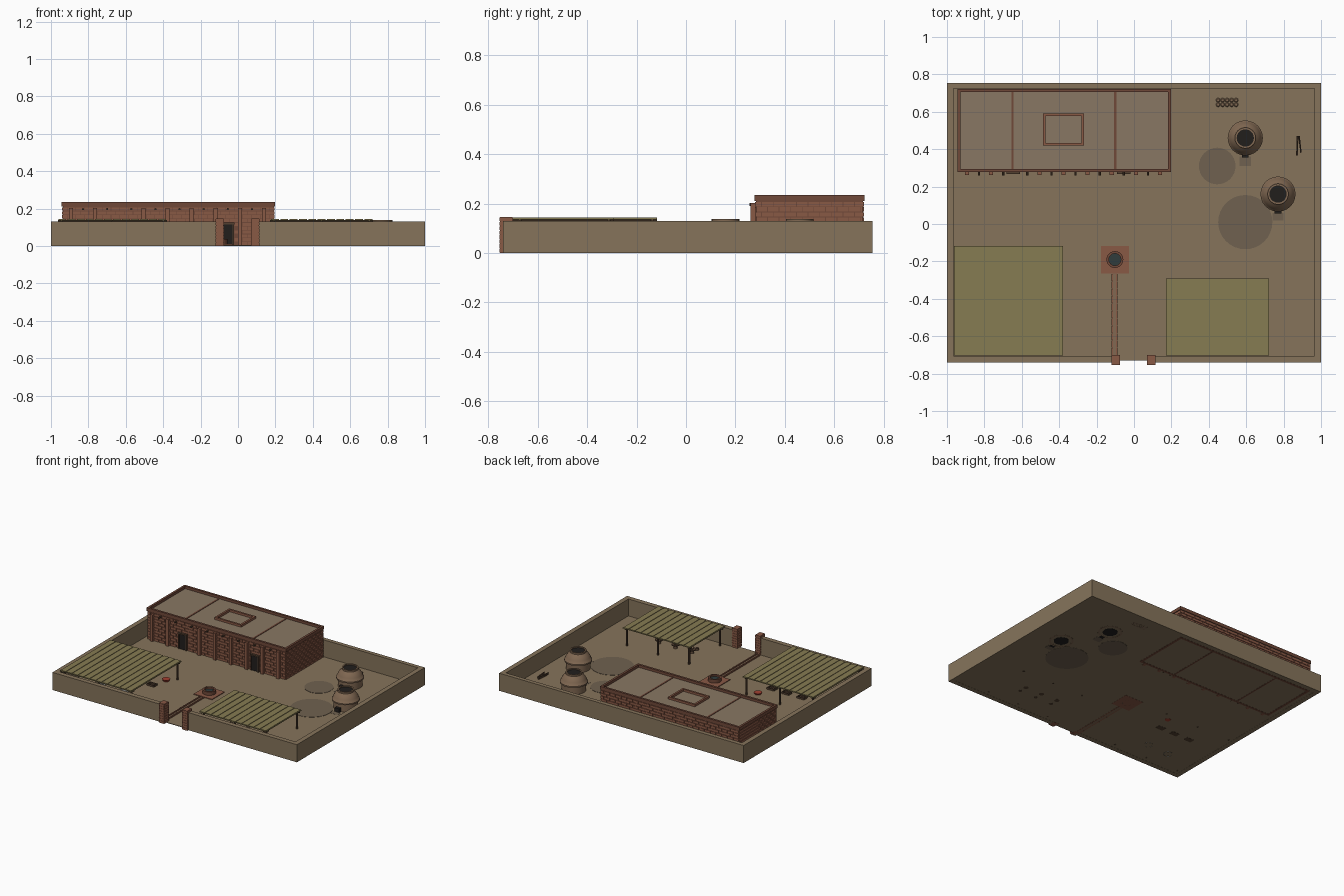
import bpy, bmesh, math, random
from mathutils import Matrix, Vector

if "Cube" in bpy.data.objects:
    bpy.data.objects.remove(bpy.data.objects["Cube"])

random.seed(4)
COL = dict(mud=(.24, .175, .105), brick=(.25, .10, .06), brown=(.16, .065, .04), roof=(.25, .185, .125),
           reed=(.24, .20, .085), wood=(.085, .05, .03), dark=(.015, .013, .012), ash=(.16, .12, .08),
           clay=(.22, .14, .085), red=(.35, .05, .03), water=(.03, .045, .045), grey=(.25, .25, .24))
MATS = {}
for k, c in COL.items():
    MATS[k] = bpy.data.materials.new(k)
    MATS[k].diffuse_color = (*c, 1)


def finish(name, bm, mat, smooth=False):
    me = bpy.data.meshes.new(name)
    bm.to_mesh(me)
    bm.free()
    ob = bpy.data.objects.new(name, me)
    bpy.context.collection.objects.link(ob)
    me.materials.append(MATS[mat])
    if smooth:
        bpy.context.view_layer.objects.active = ob
        ob.select_set(True)
        bpy.ops.object.shade_smooth_by_angle(angle=math.radians(35))
        ob.select_set(False)
    return ob


def boxes(name, items, mat):
    """items: (x0, x1, y0, y1, z0, z1)"""
    bm = bmesh.new()
    for x0, x1, y0, y1, z0, z1 in items:
        m = Matrix.Translation(((x0 + x1) / 2, (y0 + y1) / 2, (z0 + z1) / 2)) @ \
            Matrix.Diagonal((x1 - x0, y1 - y0, z1 - z0, 1))
        bmesh.ops.create_cube(bm, size=1, matrix=m)
    return finish(name, bm, mat)


def rods(name, items, mat, seg=8):
    """items: (start, end, radius)"""
    bm = bmesh.new()
    for a, b, r in items:
        a, b = Vector(a), Vector(b)
        d = b - a
        m = Matrix.Translation((a + b) / 2) @ d.to_track_quat('Z', 'Y').to_matrix().to_4x4()
        bmesh.ops.create_cone(bm, cap_ends=True, segments=seg, radius1=r, radius2=r, depth=d.length, matrix=m)
    return finish(name, bm, mat, True)


def lathe(name, prof, x, y, mat, seg=24):
    bm = bmesh.new()
    vs = [bm.verts.new((r, 0, z)) for r, z in prof]
    es = [bm.edges.new(p) for p in zip(vs, vs[1:])]
    bmesh.ops.spin(bm, geom=vs + es, axis=(0, 0, 1), cent=(0, 0, 0), angle=2 * math.pi, steps=seg)
    bmesh.ops.remove_doubles(bm, verts=bm.verts, dist=1e-5)
    bmesh.ops.recalc_face_normals(bm, faces=bm.faces)
    bmesh.ops.translate(bm, verts=bm.verts, vec=(x, y, 0))
    return finish(name, bm, mat, True)


def disc(name, x, y, r, z, mat):
    return rods(name, [((x, y, 0), (x, y, z), r)], mat, 32)


def ring(x0, x1, y0, y1, z0, z1, t):
    return [(x0, x1, y0, y0 + t, z0, z1), (x0, x1, y1 - t, y1, z0, z1),
            (x0, x0 + t, y0 + t, y1 - t, z0, z1), (x1 - t, x1, y0 + t, y1 - t, z0, z1)]


# ground and compound wall with a gate gap
G = .005
boxes("ground", [(-.99, .99, -.73, .745, .001, G)], "mud")
boxes("compound_wall", [(-1, 1, .725, .755, 0, .13), (-1, -.965, -.705, .725, 0, .13),
                        (.965, 1, -.705, .725, 0, .13), (-1, -.1, -.74, -.705, 0, .13),
                        (.09, 1, -.74, -.705, 0, .13)], "mud")

# gate pillars in brick courses
for nm, s in (("left", -.097), ("right", .092)):
    boxes("gate_pillar_" + nm, [(s - .02, s + .02, -.753, -.702, 0, .146)] +
          [(s - .022, s + .022, -.755, -.70, .003 + i * .018, .018 + i * .018) for i in range(8)], "brick")

# long brick building: hollow shell, partitions, roof
X0, X1, Y0, Y1 = -.936, .192, .284, .717
boxes("building_walls", ring(X0, X1, Y0, Y1, 0, .212, .018), "brown")
boxes("partitions", [(x - .006, x + .006, Y0, Y1, 0, .219) for x in (-.65, -.1)], "brown")
boxes("roof", [(X0, X1, Y0, Y1, .205, .216)], "roof")
boxes("parapet", ring(-.943, .198, .278, .722, .211, .235, .016), "brown")
boxes("roof_hatch_frame", ring(-.487, -.268, .42, .592, .21, .232, .014), "brick")

# running-bond facing bricks
doors = (-.645, -.055)
bricks = []
for row in range(10):
    z0 = .004 + row * .0205
    off = (row % 2) * .0235
    n = 24
    for i in range(-1, n + 1):
        a, b = max(X0, X0 + i * .047 + off), min(X1, X0 + (i + 1) * .047 + off - .003)
        if b - a < .006:
            continue
        bricks.append((a, b, Y1 - .003, Y1 + .004, z0, z0 + .0175))
        if not (z0 < .12 and any(a < d + .033 and b > d - .033 for d in doors)):
            bricks.append((a, b, Y0 - .004, Y0 + .003, z0, z0 + .0175))
    for i in range(-1, 10):
        a, b = max(Y0, Y0 + i * .047 + off), min(Y1, Y0 + (i + 1) * .047 + off - .003)
        if b - a > .006:
            bricks.append((X0 - .004, X0 + .003, a, b, z0, z0 + .0175))
            bricks.append((X1 - .003, X1 + .004, a, b, z0, z0 + .0175))
boxes("facing_bricks", bricks, "brick")

# front buttresses, beam ends, doors
px = [-.893 + i * .129 for i in range(9)]
boxes("buttresses", [(x - .011, x + .011, .262, Y0, 0, .203) for x in px
                     if min(abs(x - d) for d in doors) > .04], "brick")
rods("beam_ends", [((x + .0645, .258, .197), (x + .0645, Y0, .197), .006) for x in px[:-1]], "wood")
for i, d in enumerate(doors):
    boxes(f"door_{i}", [(d - .027, d + .027, .276, Y0 + .004, .005, .115)], "dark")
    boxes(f"door_frame_{i}", [(d - .033, d - .026, .27, Y0, 0, .118), (d + .026, d + .033, .27, Y0, 0, .118),
                              (d - .036, d + .036, .268, Y0, .115, .125)], "wood")

# reed shelters on posts
for nm, x0, x1, y0, y1, n in (("left", -.963, -.38, -.702, -.117, 12), ("right", .172, .722, -.702, -.292, 11)):
    boxes(nm + "_shelter_mat", [(x0, x1, y0, y1, .1355, .140)], "reed")
    w = (x1 - x0) / n
    boxes(nm + "_shelter_slats", [(x0 + i * w + .004, x0 + (i + 1) * w - .004, y0, y1, .139, .1435)
                                  for i in range(n)], "reed")
    xs = (x0 + .02, (x0 + x1) / 2, x1 - .02)
    ys = (y0 + .03, y1 - .02)
    rods(nm + "_shelter_posts", [((x, y, 0), (x, y, .132), .007) for x in xs for y in ys], "wood")
    rods(nm + "_shelter_beams", [((x0, y, .131), (x1, y, .131), .005) for y in ys] +
         [((x, y0, .133), (x, y1, .133), .004) for x in xs], "wood")

# two domed kilns with stoke holes to the front
for i, (x, y) in enumerate(((.595, .46), (.77, .16))):
    lathe(f"kiln_{i}", [(.083, 0), (.083, .058), (.094, .06), (.094, .07), (.09, .073), (.083, .092),
                        (.070, .112), (.056, .126), (.056, .138), (.046, .138), (.046, .12), (.07, .06),
                        (.07, 0), (.083, 0)], x, y, "clay")
    disc(f"kiln_mouth_{i}", x, y, .05, .131, "dark")
    boxes(f"kiln_stoke_hole_{i}", [(x - .018, x + .018, y - .104, y - .07, 0, .034)], "dark")
    boxes(f"kiln_hearth_{i}", [(x - .03, x + .03, y - .15 + .01 * i, y - .1, 0, G + .001)], "ash")
disc("ash_patch_small", .445, .31, .098, G + .002, "ash")
disc("ash_patch_large", .595, .01, .145, G + .002, "ash")

# well on a brick pad, and its brick channel
boxes("well_pad", [(-.177, -.027, -.265, -.117, 0, .010)], "brick")
lathe("well_ring", [(.045, 0), (.045, .036), (.032, .036), (.032, .012), (.03, 0), (.045, 0)], -.102, -.19, "brown")
disc("well_water", -.102, -.19, .033, .024, "water")
boxes("channel_sides", [(x - .004, x + .004, -.74 + i * .0396, -.703 + i * .0396, 0, .014)
                        for x in (-.117, -.091) for i in range(12)], "brick")
boxes("channel_bed", [(-.116, -.092, -.74, -.265, 0, .007)], "clay")

# drying pots and a bundle of firewood
for j in range(2):
    for i in range(5):
        lathe(f"drying_pot_{j}_{i}", [(0, 0), (.010, 0), (.012, .008), (.008, .012), (0, .012)],
              .45 + i * .024, .638 + j * .024, "clay", 10)
rods("firewood", [((.885 + random.uniform(-.02, .01), .365 + random.uniform(0, .02), .008 + i * .003),
                   (.878 + random.uniform(-.008, .008), .47, .01 + i * .003), .004) for i in range(6)], "wood", 6)

# left shelter: vats, moulding trays, pigment bowl
for i, (x, y) in enumerate(((-.57, -.53), (-.75, -.54))):
    lathe(f"vat_{i}", [(.030, 0), (.036, .025), (.028, .025), (.026, .010), (0, .010)], x, y, "grey", 20)
for i, x in enumerate((-.49, -.61, -.735)):
    boxes(f"work_tray_{i}", ring(x - .03, x + .03, -.325, -.285, 0, .018, .006) +
          [(x - .03, x + .03, -.325, -.285, 0, .008)], "wood")
lathe("pigment_bowl", [(0, 0), (.020, 0), (.028, .018), (.022, .018), (0, .012)], -.455, -.19, "red", 18)

# right shelter: throwing wheels with clay pots and stools
for i, x in enumerate((.28, .415, .55)):
    lathe(f"throwing_wheel_{i}", [(0, 0), (.018, 0), (.010, .012), (.010, .026), (.027, .027), (.027, .034),
                                  (0, .034)], x, -.47, "wood", 18)
    lathe(f"clay_pot_{i}", [(0, .034), (.010, .034), (.015, .045), (.009, .056), (0, .054)], x, -.47, "clay", 14)
    lathe(f"stool_{i}", [(0, 0), (.013, 0), (.013, .018), (0, .018)], x, -.53, "wood", 12)

for m in bpy.data.materials:
    if m.users and not m.is_grease_pencil:
        m.use_nodes = True
        m.node_tree.nodes["Principled BSDF"].inputs["Base Color"].default_value = m.diffuse_color
